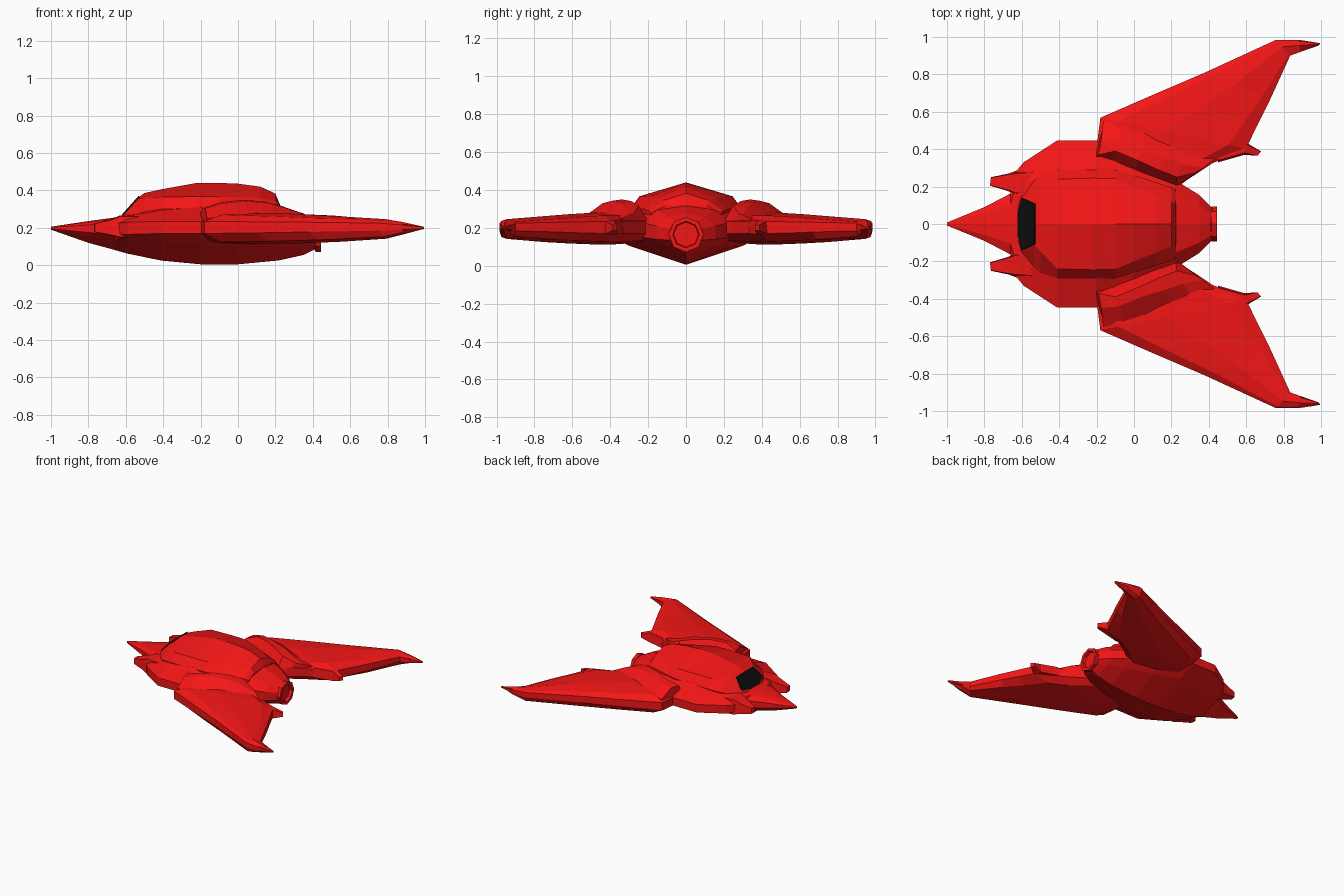
import bpy, bmesh, math


def material(name, rgb):
    m = bpy.data.materials.new(name)
    m.diffuse_color = (*rgb, 1)
    return m


RED = material("red_paint", (0.9, 0.008, 0.008))
BLACK = material("dark_glass", (0.004, 0.004, 0.004))


def loft(name, rings, mat=RED):
    """Closed flat-shaded skin through equal-length rings, capped at both ends."""
    bm = bmesh.new()
    vs = [[bm.verts.new(p) for p in ring] for ring in rings]
    n = len(vs[0])
    for a, b in zip(vs, vs[1:]):
        for i in range(n):
            j = (i + 1) % n
            bm.faces.new((a[i], a[j], b[j], b[i]))
    bm.faces.new(vs[0])
    bm.faces.new(vs[-1])
    bmesh.ops.recalc_face_normals(bm, faces=bm.faces)
    me = bpy.data.meshes.new(name)
    bm.to_mesh(me)
    bm.free()
    me.materials.append(mat)
    ob = bpy.data.objects.new(name, me)
    bpy.context.collection.objects.link(ob)
    return ob


def symmetric(x, half):
    """Full ring from a half section listed from bottom centre to top centre."""
    return [(x, y, z) for y, z in half] + [(x, -y, z) for y, z in half[-2:0:-1]]


def both_sides(name, rings):
    for side, s in (("left", 1), ("right", -1)):
        loft(f"{name}_{side}", [[(x, s * y, z) for x, y, z in r] for r in rings])


# Main hull with pointed nose: x, half width, keel, side low, side high, top
hull = [
    (-1.0, .008, .19, .195, .203, .206),
    (-.80, .09, .12, .175, .215, .236),
    (-.66, .163, .082, .165, .225, .255),
    (-.64, .27, .076, .165, .225, .258),
    (-.59, .33, .062, .165, .23, .275),
    (-.41, .447, .025, .17, .235, .315),
    (-.20, .447, .005, .17, .235, .335),
    (0.0, .355, .005, .165, .235, .335),
    (.22, .235, .026, .15, .23, .318),
    (.35, .155, .055, .14, .21, .277),
    (.42, .085, .09, .135, .195, .243),
]
loft("hull", [symmetric(x, [(0, zb), (.66 * w, zb + .6 * (z1 - zb)), (w, z1), (w, z2),
                            (.65 * w, z2 + .75 * (zt - z2)), (0, zt)])
              for x, w, zb, z1, z2, zt in hull])

# Raised cabin: x, ridge height, roof edge (y, z), base (y, z)
cabin = [
    (-.625, .262, .07, .260, .10, .24),
    (-.600, .288, .135, .285, .16, .25),
    (-.535, .362, .11, .355, .23, .275),
    (-.50, .386, .145, .362, .26, .285),
    (-.41, .406, .24, .365, .29, .30),
    (-.22, .44, .245, .367, .292, .305),
    (-.10, .44, .242, .366, .29, .305),
    (0.0, .436, .20, .364, .26, .30),
    (.12, .42, .152, .358, .222, .30),
    (.20, .383, .118, .345, .195, .29),
    (.225, .322, .11, .315, .185, .28),
]
loft("cabin", [symmetric(x, [(0, .2), (by, .2), (by, bz), (ey, ez), (0, zr)])
               for x, zr, ey, ez, by, bz in cabin])

# Dark windscreen lying on the cabin's front slope
outline = [(-.622, .065, .269), (-.602, .138, .292), (-.535, .108, .367)]
outline += [(-.532, 0, .371)] + [(x, -y, z) for x, y, z in outline[::-1]]
loft("windscreen", [outline, [(x + .012, y, z - .012) for x, y, z in outline]], BLACK)

# Forward prongs beside the nose
both_sides("nose_prong", [
    [(-.77, .205, .178), (-.765, .25, .178), (-.765, .248, .222), (-.77, .207, .222)],
    [(-.67, .175, .155), (-.67, .27, .16), (-.67, .265, .245), (-.67, .18, .25)],
    [(-.63, .155, .145), (-.63, .285, .15), (-.63, .27, .262), (-.63, .165, .267)],
    [(-.50, .16, .14), (-.50, .30, .15), (-.50, .28, .26), (-.50, .17, .27)],
])

# Swept wings: leading edge x, y; trailing edge x, y; top, bottom; edge band high, low
stations = [
    (-.21, .33, .23, .20, .27, .12, .235, .17),
    (-.195, .45, .42, .325, .28, .112, .235, .17),
    (-.18, .568, .60, .405, .28, .113, .235, .17),
    (.10, .69, .665, .54, .272, .118, .232, .173),
    (.38, .81, .73, .67, .262, .125, .23, .178),
    (.76, .985, .835, .90, .246, .142, .225, .185),
    (.88, .985, .89, .92, .23, .165, .215, .19),
    (.995, .967, .99, .955, .206, .194, .204, .196),
]


def wing_ring(lx, ly, tx, ty, top, bot, hi, lo):
    def at(t, z):
        return (lx + t * (tx - lx), ly + t * (ty - ly), z)
    return [at(0, hi), at(.12, top - .01), at(.45, top), at(.88, top - .014), at(1, hi),
            at(1, lo), at(.88, bot + .014), at(.45, bot), at(.12, bot + .01), at(0, lo)]


both_sides("wing", [wing_ring(*s) for s in stations])

# Humped fairings over the wing roots
both_sides("wing_root_fairing", [
    [(-.215, .345, .17), (-.215, .345, .24), (-.19, .37, .305), (-.175, .45, .305),
     (-.165, .55, .25), (-.165, .55, .17)],
    [(-.10, .31, .16), (-.10, .31, .24), (-.10, .39, .335), (-.08, .44, .33),
     (-.06, .53, .265), (-.06, .53, .17)],
    [(0, .265, .15), (0, .265, .23), (.02, .34, .35), (.04, .39, .343),
     (.06, .50, .265), (.06, .50, .17)],
    [(.12, .225, .15), (.12, .225, .23), (.13, .29, .342), (.17, .35, .332),
     (.20, .44, .26), (.20, .44, .17)],
    [(.22, .19, .16), (.22, .19, .22), (.23, .25, .318), (.26, .32, .305),
     (.32, .40, .25), (.32, .40, .17)],
    [(.27, .225, .17), (.27, .225, .21), (.33, .275, .275), (.37, .30, .268),
     (.45, .36, .24), (.45, .36, .18)],
])

# Small spikes on the trailing edges
both_sides("trailing_spike", [
    [(.45, .33, .17), (.48, .44, .17), (.48, .43, .245), (.45, .34, .245)],
    [(.59, .37, .165), (.60, .435, .165), (.60, .425, .238), (.59, .38, .238)],
    [(.66, .365, .185), (.68, .388, .185), (.68, .388, .215), (.66, .365, .215)],
])

# Hollow engine nozzle: x, radius
nozzle = [(.34, .085), (.405, .075), (.415, .093), (.443, .093), (.443, .07), (.36, .055)]
loft("engine_nozzle", [[(x, r * math.sin(a * math.pi / 4), .165 + r * math.cos(a * math.pi / 4))
                        for a in range(8)] for x, r in nozzle])
